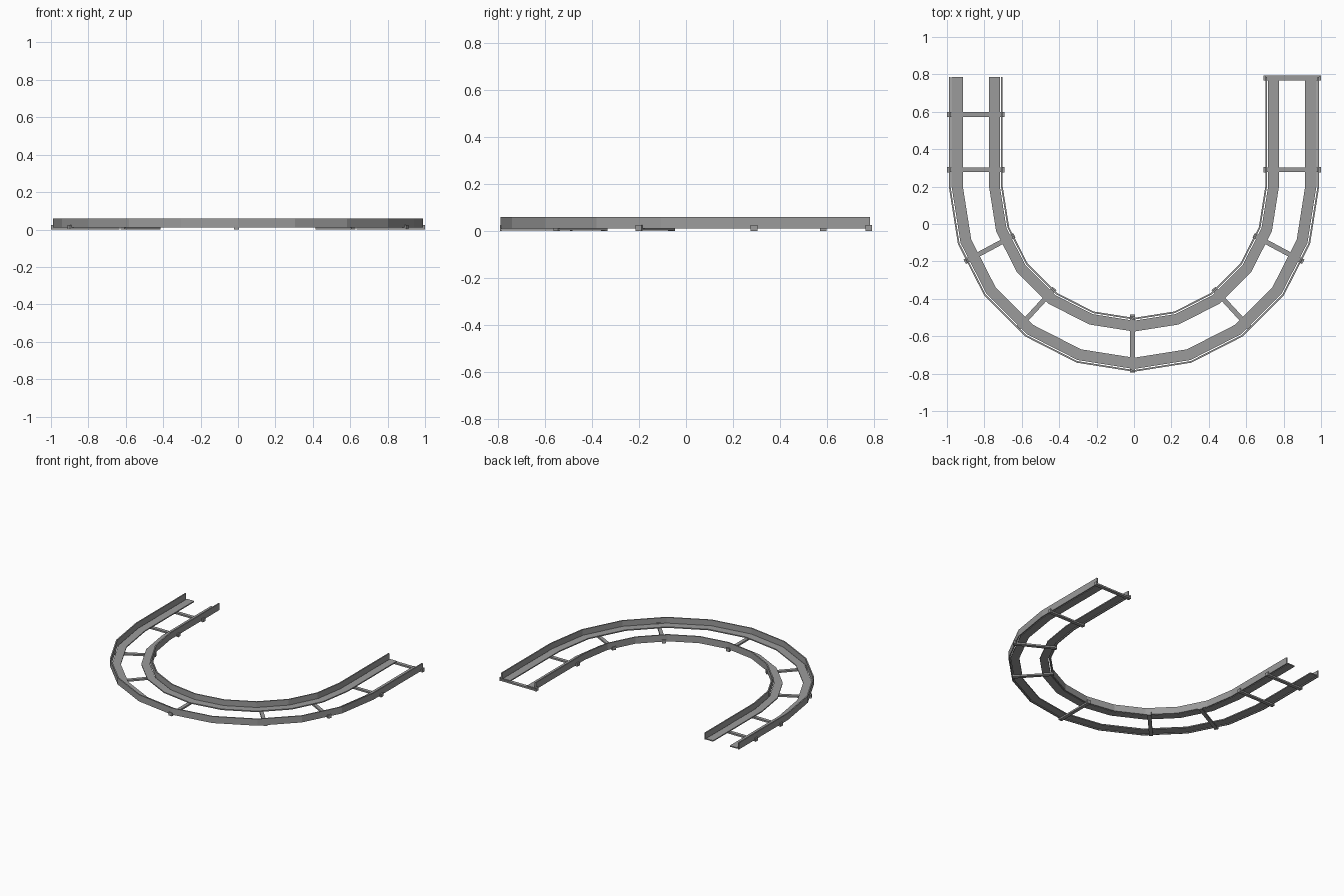
import bpy, bmesh
from math import radians, cos, sin
from mathutils import Vector, Matrix

cube = bpy.data.objects.get("Cube")
if cube:
    bpy.data.objects.remove(cube)

steel = bpy.data.materials.new("grey_steel")
steel.use_nodes = True
COLOUR = (0.33, 0.33, 0.33, 1)
steel.diffuse_color = COLOUR
steel.node_tree.nodes["Principled BSDF"].inputs["Base Color"].default_value = COLOUR

ARC_Y = 0.2      # centre of the bend
END_Y = 0.785    # open ends of the rails


def finish(name, bm):
    bmesh.ops.recalc_face_normals(bm, faces=bm.faces)
    mesh = bpy.data.meshes.new(name)
    bm.to_mesh(mesh)
    bm.free()
    mesh.materials.append(steel)
    obj = bpy.data.objects.new(name, mesh)
    bpy.context.collection.objects.link(obj)


def u_path(r):
    """Straight leg, ten-sided half bend, straight leg."""
    bend = [(r * cos(radians(a)), ARC_Y - r * sin(radians(a))) for a in range(0, 181, 18)]
    return [(r, END_Y)] + bend + [(-r, END_Y)]


def sweep(name, r0, r1, z0, z1):
    """Sweep a rectangular section round the U."""
    bm = bmesh.new()
    corners = [(r0, z0), (r1, z0), (r1, z1), (r0, z1)]
    lines = [[bm.verts.new((x, y, z)) for x, y in u_path(r)] for r, z in corners]
    rings = list(zip(*lines))
    for a, b in zip(rings, rings[1:]):
        for i in range(4):
            j = (i + 1) % 4
            bm.faces.new((a[i], a[j], b[j], b[i]))
    bm.faces.new(rings[0])
    bm.faces.new(rings[-1])
    finish(name, bm)


def box(bm, centre, size, turn):
    m = Matrix.Translation(centre) @ turn @ Matrix.Diagonal((*size, 1))
    bmesh.ops.create_cube(bm, size=1, matrix=m)


def crossbar(name, start, end):
    """Flat tie under both rails with an upright lug at each end."""
    a, b = Vector((*start, 0)), Vector((*end, 0))
    d = b - a
    turn = d.to_track_quat('X', 'Z').to_matrix().to_4x4()
    up = Vector((0, 0, 1))
    bm = bmesh.new()
    box(bm, (a + b) / 2 + up * 0.007, (d.length, 0.026, 0.012), turn)
    for p, s in ((a, 1), (b, -1)):
        box(bm, p + d.normalized() * 0.005 * s + up * 0.0125, (0.01, 0.028, 0.025), turn)
    finish(name, bm)


# Rails: upright guard on the far side, flat tread facing the other rail
sweep("outer_wall", 0.981, 0.99, 0.01, 0.06)
sweep("outer_tread", 0.915, 0.975, 0.012, 0.02)
sweep("inner_wall", 0.702, 0.711, 0.01, 0.06)
sweep("inner_tread", 0.717, 0.775, 0.012, 0.02)

# Ties on the straight legs
for side, y, name in ((1, 0.78, "left_end_tie"), (1, 0.29, "left_tie"),
                      (-1, 0.585, "right_end_tie"), (-1, 0.29, "right_tie")):
    crossbar(name, (0.692 * side, y), (1.0 * side, y))

# Ties round the bend
for side, word in ((1, "left"), (-1, "right")):
    crossbar(word + "_upper_bend_tie", (0.64 * side, -0.06), (0.905 * side, -0.202))
    crossbar(word + "_lower_bend_tie", (0.425 * side, -0.345), (0.618 * side, -0.555))
crossbar("middle_tie", (-0.008, -0.485), (-0.008, -0.794))
